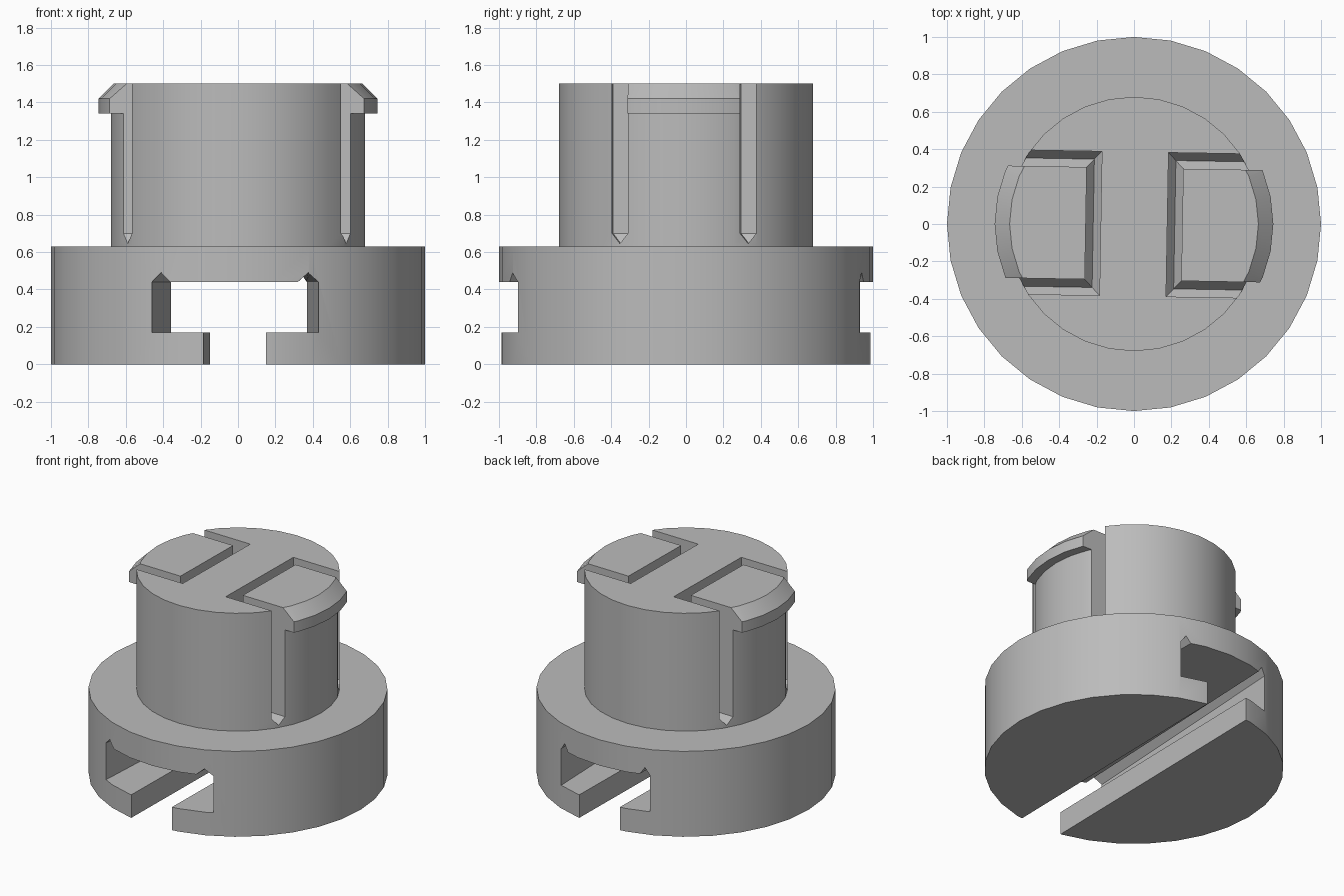
import bpy, bmesh, math
from mathutils import Matrix

cube = bpy.data.objects.get("Cube")
if cube:
    bpy.data.objects.remove(cube, do_unlink=True)

grey = bpy.data.materials.new("plain grey")
grey.use_nodes = True
GREY = (0.5, 0.5, 0.5, 1)
grey.diffuse_color = GREY
grey.node_tree.nodes["Principled BSDF"].inputs["Base Color"].default_value = GREY

TWIST = math.radians(-1)
SEGMENTS = 32


def finish(name, bm):
    bmesh.ops.recalc_face_normals(bm, faces=bm.faces[:])
    mesh = bpy.data.meshes.new(name)
    bm.to_mesh(mesh)
    bm.free()
    mesh.materials.append(grey)
    obj = bpy.data.objects.new(name, mesh)
    bpy.context.collection.objects.link(obj)
    return obj


def loft(name, rings, turn=0.0):
    """Closed solid through matching rings of points."""
    bm = bmesh.new()
    loops = [[bm.verts.new(p) for p in ring] for ring in rings]
    n = len(loops[0])
    for a, b in zip(loops, loops[1:]):
        for i in range(n):
            j = (i + 1) % n
            bm.faces.new((a[i], a[j], b[j], b[i]))
    bm.faces.new(loops[0][::-1])
    bm.faces.new(loops[-1])
    bm.transform(Matrix.Rotation(turn, 4, 'Z'))
    return finish(name, bm)


def turned(name, profile):
    """Round solid from (radius, height) points."""
    step = 2 * math.pi / SEGMENTS
    return loft(name, [[(r * math.cos(i * step), r * math.sin(i * step), z)
                        for i in range(SEGMENTS)] for r, z in profile])


def combine(obj, tool, operation):
    tool.hide_render = True
    mod = obj.modifiers.new("cut", 'BOOLEAN')
    mod.operation, mod.solver, mod.object = operation, 'EXACT', tool
    bpy.context.view_layer.objects.active = obj
    bpy.ops.object.modifier_apply(modifier=mod.name)
    bpy.data.objects.remove(tool, do_unlink=True)


def block(name, levels, turn):
    """Stacked rectangles, open-ended outward: (inner x, half width, z)."""
    return loft(name, [[(x, -w, z), (1.2, -w, z), (1.2, w, z), (x, w, z)]
                       for x, w, z in levels], turn)


def smooth(obj):
    bpy.ops.object.select_all(action='DESELECT')
    obj.select_set(True)
    bpy.context.view_layer.objects.active = obj
    bpy.ops.object.shade_smooth_by_angle(angle=math.radians(25))


# Round foot with a narrower boss on top
body = turned("body", [(1, 0), (1, 0.63), (0.68, 0.63), (0.68, 1.5)])

# Tapered T-slot with relief grooves in its upper corners
front = [-0.46, -0.41, -0.36, 0.32, 0.375, 0.43, 0.43, 0.152, 0.152, -0.182, -0.182, -0.46]
back = [-0.36, -0.325, -0.29, 0.30, 0.335, 0.37, 0.37, 0.182, 0.182, -0.152, -0.152, -0.36]
roof, peak, lip, under = 0.44, 0.49, 0.17, -0.1
heights = [roof, peak, roof, roof, peak, roof, lip, lip, under, under, lip, lip]


def section(y):
    t = (y + 0.9) / 1.8
    return [(a + (b - a) * t, y, z) for a, b, z in zip(front, back, heights)]


combine(body, loft("slot_cutter", [section(-1.1), section(1.1)]), 'DIFFERENCE')

# Two spring clips, each in a pocket with a V-shaped floor
for side, turn in (("left", TWIST), ("right", TWIST + math.pi)):
    pocket = block("pocket_cutter", [(0.218, 0.343, 0.645), (0.178, 0.385, 0.70),
                                     (0.178, 0.385, 1.7)], turn)
    combine(body, pocket, 'DIFFERENCE')
    clip = turned(side + "_clip", [(0.68, 0.6), (0.68, 1.34), (0.745, 1.34),
                                   (0.745, 1.42), (0.665, 1.5)])
    shape = block("clip_shape", [(0.218, 0.343, 0.55), (0.218, 0.343, 0.645),
                                 (0.258, 0.30, 0.70), (0.258, 0.30, 1.7)], turn)
    combine(clip, shape, 'INTERSECT')
    smooth(clip)

smooth(body)
